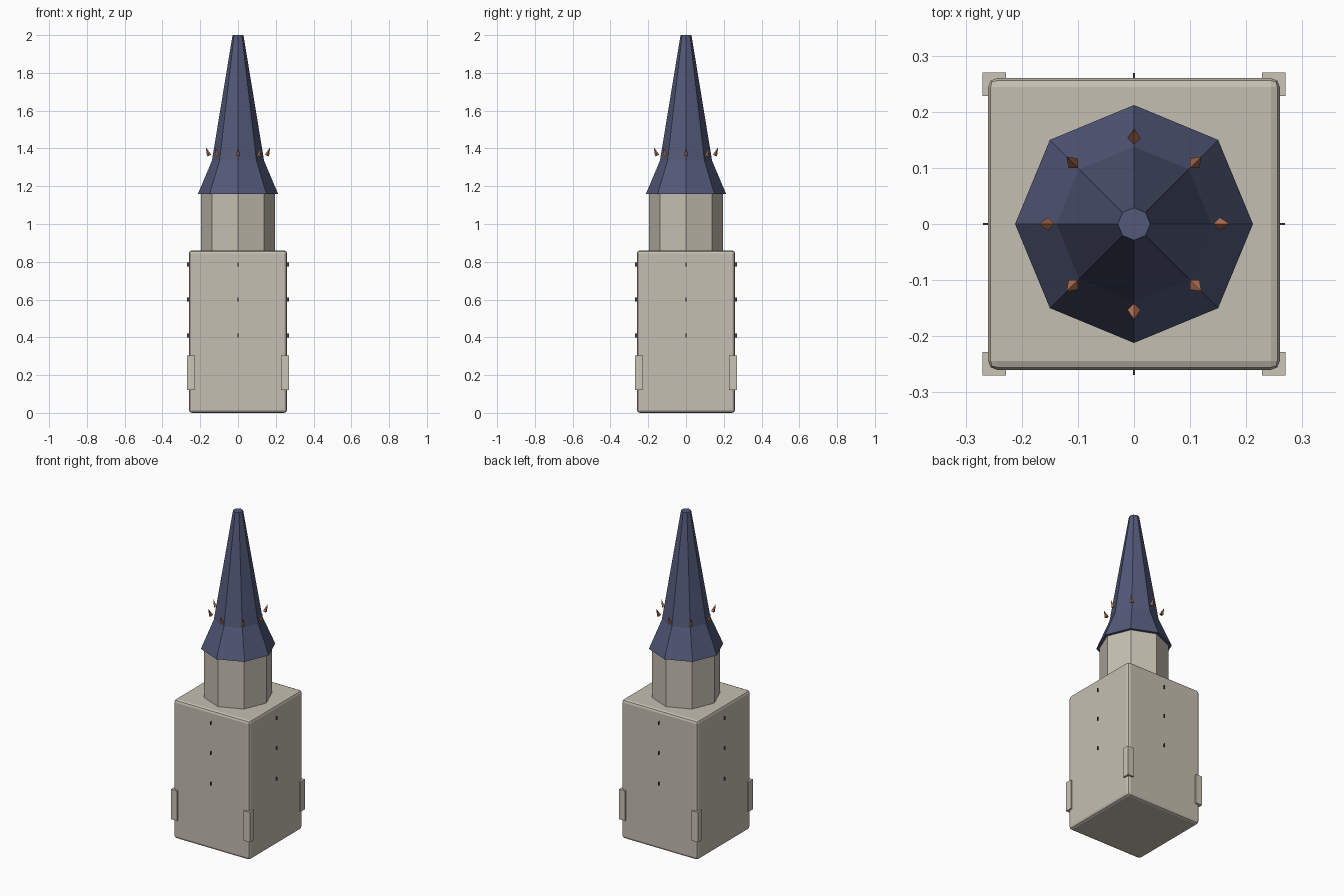
import bpy, bmesh, math
from mathutils import Vector

if "Cube" in bpy.data.objects:
    bpy.data.objects.remove(bpy.data.objects["Cube"])


def material(name, rgb):
    m = bpy.data.materials.new(name)
    m.diffuse_color = (*rgb, 1)
    m.use_nodes = True
    m.node_tree.nodes["Principled BSDF"].inputs["Base Color"].default_value = m.diffuse_color
    return m


STONE = material("warm stone", (0.56, 0.52, 0.44))
TRIM = material("pale stone", (0.60, 0.56, 0.47))
SLATE = material("blue slate", (0.085, 0.10, 0.19))
COPPER = material("copper", (0.45, 0.17, 0.09))
DARK = material("dark slit", (0.05, 0.05, 0.06))


def finish(bm, name, mat):
    bmesh.ops.recalc_face_normals(bm, faces=bm.faces)
    mesh = bpy.data.meshes.new(name)
    bm.to_mesh(mesh)
    bm.free()
    mesh.materials.append(mat)
    obj = bpy.data.objects.new(name, mesh)
    bpy.context.collection.objects.link(obj)
    return obj


def box(name, centre, size, mat, bevel=0):
    bm = bmesh.new()
    bmesh.ops.create_cube(bm, size=1)
    for v in bm.verts:
        v.co = Vector(c + s * p for c, s, p in zip(centre, size, v.co))
    obj = finish(bm, name, mat)
    if bevel:
        mod = obj.modifiers.new("soft edges", 'BEVEL')
        mod.width, mod.segments = bevel, 2
    return obj


def stacked_octagons(name, profile, mat):
    """Closed eight-sided solid through (radius, height) rings."""
    bm = bmesh.new()
    rings = [[bm.verts.new((r * math.cos(i * math.pi / 4), r * math.sin(i * math.pi / 4), z))
              for i in range(8)] for r, z in profile]
    for low, high in zip(rings, rings[1:]):
        for i in range(8):
            j = (i + 1) % 8
            bm.faces.new((low[i], low[j], high[j], high[i]))
    bm.faces.new(rings[0])
    bm.faces.new(rings[-1])
    return finish(bm, name, mat)


# Square tower with softened edges
box("tower_body", (0, 0, 0.43), (0.52, 0.52, 0.86), STONE, 0.016)

# Corner stones
for sx in (-1, 1):
    for sy in (-1, 1):
        box("corner_stone", (sx * 0.249, sy * 0.249, 0.2125), (0.042, 0.042, 0.185), TRIM)

# Three narrow slits up the middle of each wall
for z in (0.41, 0.6, 0.785):
    for s in (-1, 1):
        box("side_slit", (s * 0.265, 0, z), (0.009, 0.004, 0.02), DARK)
        box("wall_slit", (0, s * 0.265, z), (0.004, 0.009, 0.02), DARK)

# Octagonal belfry and flared spire
stacked_octagons("belfry", [(0.195, 0.84), (0.195, 1.165)], STONE)
stacked_octagons("spire", [(0.212, 1.16), (0.138, 1.335), (0.029, 2.0)], SLATE)

# Ring of copper spikes leaning outwards
for i in range(8):
    a = i * math.pi / 4
    out = Vector((math.cos(a), math.sin(a), 0))
    side = Vector((-out.y, out.x, 0))
    base = out * 0.153 + Vector((0, 0, 1.362))
    tip = out * 0.17 + Vector((0, 0, 1.406))
    across = (tip - base).normalized().cross(side)
    bm = bmesh.new()
    foot = [bm.verts.new(base + d * 0.012) for d in (across, side, -across, -side)]
    top = bm.verts.new(tip)
    bm.faces.new(foot)
    for k in range(4):
        bm.faces.new((foot[k], foot[(k + 1) % 4], top))
    finish(bm, "spire_spike", COPPER)
